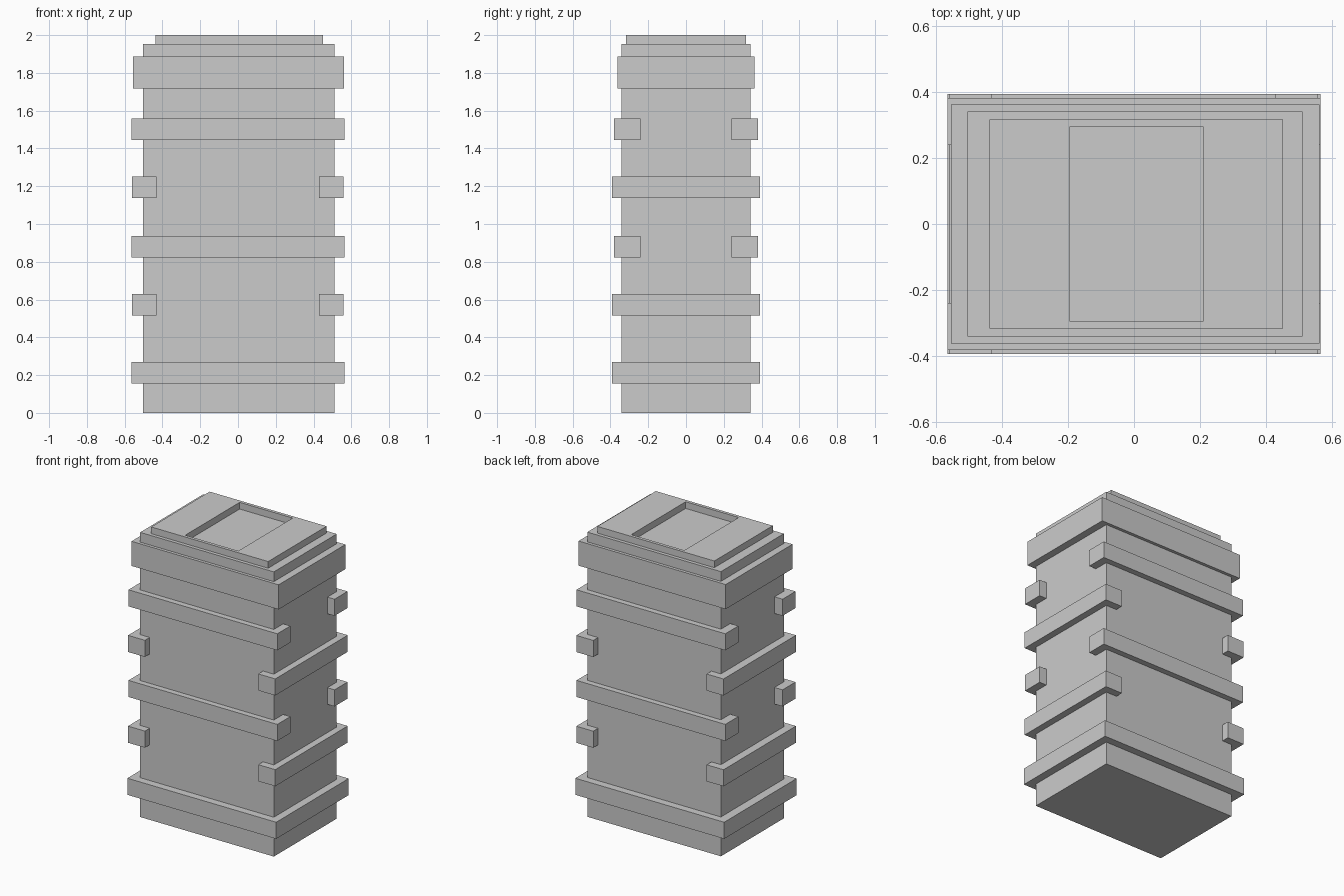
import bpy, bmesh
from mathutils import Vector

if "Cube" in bpy.data.objects:
    bpy.data.objects.remove(bpy.data.objects["Cube"])


def finish(name, bm):
    bmesh.ops.recalc_face_normals(bm, faces=bm.faces)
    mesh = bpy.data.meshes.new(name)
    bm.to_mesh(mesh)
    bm.free()
    obj = bpy.data.objects.new(name, mesh)
    bpy.context.collection.objects.link(obj)
    return obj


def box(name, x, y, z):
    """Box from (min, max) pairs on each axis."""
    bm = bmesh.new()
    bmesh.ops.create_cube(bm, size=1)
    for v in bm.verts:
        v.co = Vector([(r[0] + r[1]) / 2 + c * (r[1] - r[0])
                       for c, r in zip(v.co, (x, y, z))])
    return finish(name, bm)


def frame(name, outer, inner, z):
    """Flat rectangular frame; outer and inner are (x0, x1, y0, y1)."""
    bm = bmesh.new()
    loops = [[bm.verts.new((x, y, z[0])) for x, y in
              ((a, c), (b, c), (b, d), (a, d))] for a, b, c, d in (outer, inner)]
    for i in range(4):
        j = (i + 1) % 4
        bm.faces.new((loops[0][i], loops[0][j], loops[1][j], loops[1][i]))
    ext = bmesh.ops.extrude_face_region(bm, geom=bm.faces[:], use_keep_orig=True)
    top = [g for g in ext["geom"] if isinstance(g, bmesh.types.BMVert)]
    bmesh.ops.translate(bm, verts=top, vec=(0, 0, z[1] - z[0]))
    return finish(name, bm)


# Main block, upper collar and recessed lid
box("body", (-0.504, 0.511), (-0.341, 0.341), (0, 1.954))
box("upper_collar", (-0.555, 0.562), (-0.362, 0.362), (1.718, 1.887))
frame("lid_frame", (-0.437, 0.451, -0.317, 0.317),
      (-0.194, 0.209, -0.295, 0.295), (1.954, 2.0))

# Full band around the base
BAND = 0.114
box("base_band", (-0.565, 0.565), (-0.393, 0.393), (0.156, 0.156 + BAND))

# Bars across front and back, wrapping round the corners
for level, z in enumerate((0.823, 1.445), 1):
    zr = (z, z + BAND)
    box(f"front_bar_{level}", (-0.565, 0.565), (-0.381, -0.24), zr)
    box(f"back_bar_{level}", (-0.565, 0.565), (0.24, 0.381), zr)

# Bars across the two sides, wrapping round the corners
for level, z in enumerate((0.515, 1.138), 1):
    zr = (z, z + BAND)
    box(f"left_bar_{level}", (-0.56, -0.432), (-0.393, 0.393), zr)
    box(f"right_bar_{level}", (0.429, 0.558), (-0.393, 0.393), zr)
